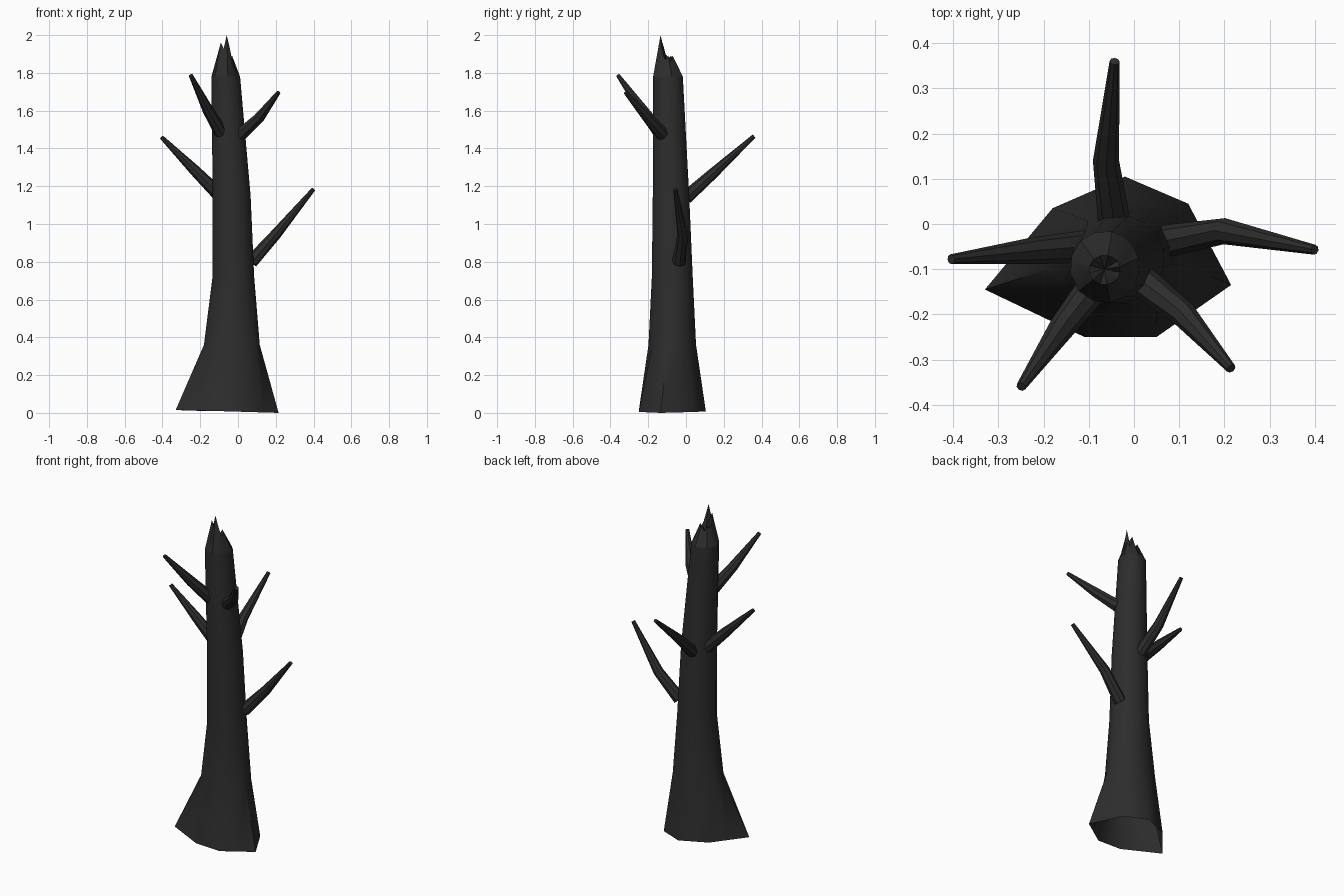
import bpy, bmesh, math
from mathutils import Vector

if "Cube" in bpy.data.objects:
    bpy.data.objects.remove(bpy.data.objects["Cube"])

bark = bpy.data.materials.new("charred bark")
bark.diffuse_color = (0.026, 0.026, 0.026, 1)
bark.use_nodes = True
bark.node_tree.nodes["Principled BSDF"].inputs["Base Color"].default_value = bark.diffuse_color


def loft(name, rings, cap_start=None, cap_end=None, angle=40):
    """Skin a list of equal-length point rings; caps are centre points."""
    bm = bmesh.new()
    loops = [[bm.verts.new(p) for p in ring] for ring in rings]
    n = len(loops[0])
    for a, b in zip(loops, loops[1:]):
        for i in range(n):
            j = (i + 1) % n
            bm.faces.new((a[i], a[j], b[j], b[i]))
    for cap, loop, flip in ((cap_start, loops[0], True), (cap_end, loops[-1], False)):
        if cap is not None:
            c = bm.verts.new(cap)
            for i in range(n):
                f = (loop[i], loop[(i + 1) % n], c)
                bm.faces.new(f[::-1] if flip else f)
    me = bpy.data.meshes.new(name)
    bm.to_mesh(me)
    bm.free()
    me.materials.append(bark)
    ob = bpy.data.objects.new(name, me)
    bpy.context.collection.objects.link(ob)
    bpy.ops.object.select_all(action='DESELECT')
    ob.select_set(True)
    bpy.context.view_layer.objects.active = ob
    bpy.ops.object.shade_smooth_by_angle(angle=math.radians(angle))
    return ob


# Trunk: seven-cornered flared foot (open below) blending into round rings
foot = [Vector(p) for p in ((0.215, -0.135, 0), (0.12, 0.045, 0.005), (-0.02, 0.105, 0.008),
                            (-0.18, 0.035, 0.01), (-0.33, -0.145, 0.015),
                            (-0.11, -0.25, 0.01), (0.05, -0.25, 0.005))]
corner_angles = [-9, 37, 78, 134, 191, 253, 304, 351]
base, angles = [], []
for i, p in enumerate(foot):
    base += [p, (p + foot[(i + 1) % 7]) / 2]
    angles += [corner_angles[i], (corner_angles[i] + corner_angles[i + 1]) / 2]


def ellipse(cx, cy, rx, ry, z):
    return [Vector((cx + rx * math.cos(math.radians(a)),
                    cy + ry * math.sin(math.radians(a)), z)) for a in angles]


top = ellipse(-0.065, -0.095, 0.077, 0.08, 1.78)
loft("trunk", [base,
               ellipse(-0.033, -0.072, 0.150, 0.128, 0.36),
               ellipse(-0.025, -0.072, 0.112, 0.110, 0.72),
               ellipse(-0.034, -0.079, 0.102, 0.098, 1.15),
               top])

# Splintered top: crown of uneven points, tallest at the front
crown = ellipse(-0.065, -0.102, 0.035, 0.033, 1.88)
heights = [1.87, 1.89, 1.86, 1.88, 1.89, 1.86, 1.89, 1.88, 1.90, 1.96, 1.93, 2.0, 1.94, 1.89]
for p, h in zip(crown, heights):
    p.z = h
loft("splintered_top", [top, crown], cap_end=(-0.065, -0.10, 1.85), angle=30)


# Branches: tapered, kinked eight-sided limbs
def branch(name, path, radii=(0.036, 0.029, 0.011), sides=8):
    pts = [Vector(p) for p in path]
    rings = []
    for i, p in enumerate(pts):
        d = (pts[min(i + 1, 2)] - pts[max(i - 1, 0)]).normalized()
        u = d.cross(Vector((0, 0, 1))).normalized()
        v = u.cross(d)
        rings.append([p + radii[i] * (u * math.cos(t) - v * math.sin(t))
                      for t in (-2 * math.pi * k / sides for k in range(sides))])
    ob = loft(name, rings, pts[0], pts[2])
    bm = bmesh.new()
    bm.from_mesh(ob.data)
    bmesh.ops.recalc_face_normals(bm, faces=bm.faces)
    bm.to_mesh(ob.data)
    bm.free()


branch("right_branch", [(0.07, -0.038, 0.80), (0.20, -0.016, 0.945), (0.40, -0.057, 1.185)])
branch("back_branch", [(-0.043, 0.0, 1.14), (-0.062, 0.14, 1.265), (-0.043, 0.36, 1.465)])
branch("left_branch", [(-0.11, -0.05, 1.165), (-0.23, -0.06, 1.285), (-0.405, -0.078, 1.46)])
branch("front_left_branch", [(-0.09, -0.14, 1.485), (-0.16, -0.23, 1.605), (-0.25, -0.36, 1.787)])
branch("front_right_branch", [(0.015, -0.125, 1.475), (0.11, -0.20, 1.56), (0.215, -0.32, 1.697)])
